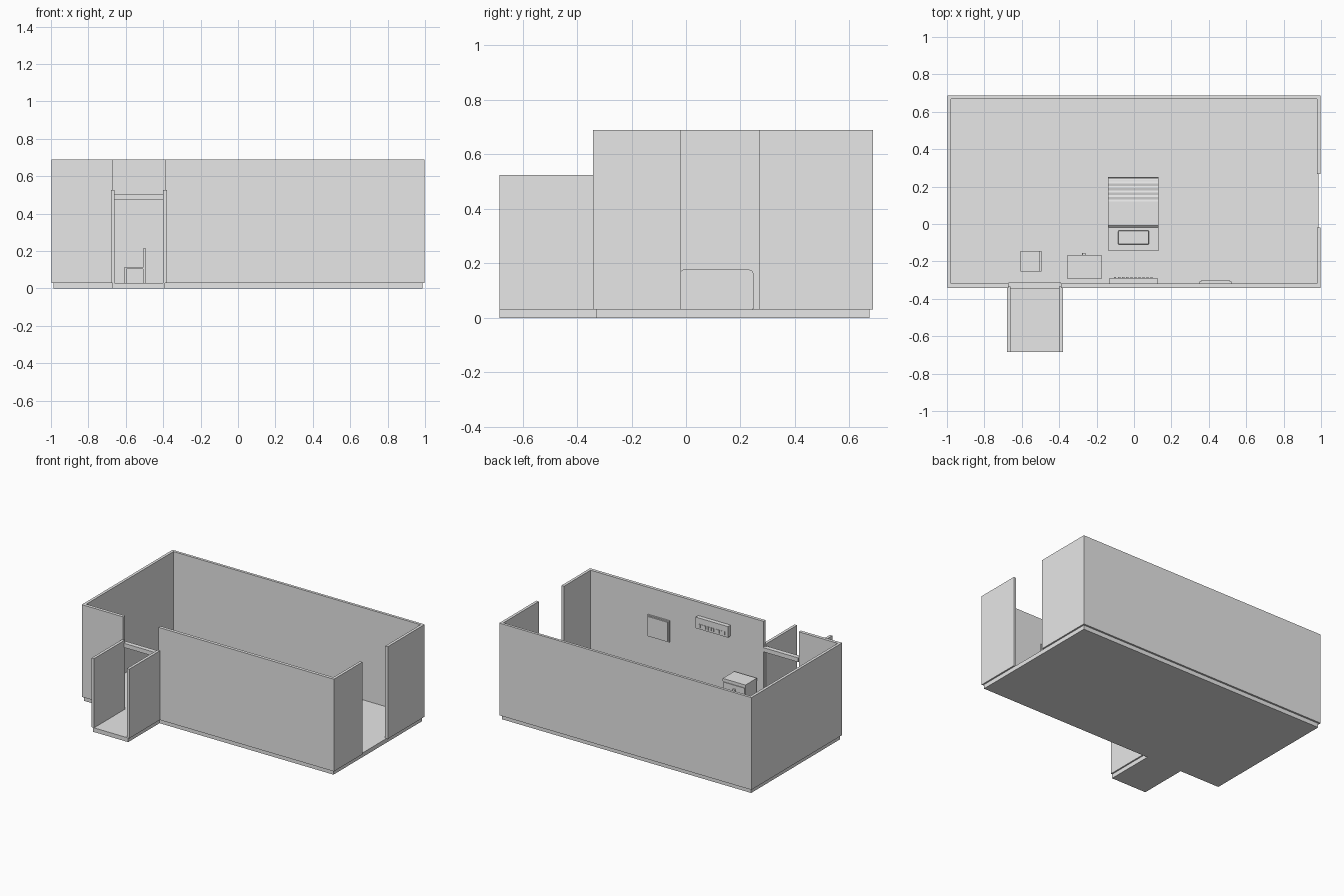
import bpy, math

grey = bpy.data.materials.new("plain_grey")
grey.diffuse_color = (0.8, 0.8, 0.8, 1)


def mesh_object(name, verts, faces):
    me = bpy.data.meshes.new(name)
    me.from_pydata(verts, [], faces)
    me.materials.append(grey)
    ob = bpy.data.objects.new(name, me)
    bpy.context.collection.objects.link(ob)
    return ob


def box(name, x0, x1, y0, y1, z0, z1, bevel=0):
    v = [(x, y, z) for x in (x0, x1) for y in (y0, y1) for z in (z0, z1)]
    f = [(0, 1, 3, 2), (4, 6, 7, 5), (0, 4, 5, 1), (2, 3, 7, 6), (0, 2, 6, 4), (1, 5, 7, 3)]
    ob = mesh_object(name, v, f)
    if bevel:
        m = ob.modifiers.new("bevel", 'BEVEL')
        m.width, m.segments = bevel, 2
    return ob


def prism_x(name, profile, x0, x1):
    """Extrude a counter-clockwise (y, z) outline along x."""
    n = len(profile)
    v = [(x, y, z) for x in (x0, x1) for y, z in profile]
    f = [tuple(range(n))[::-1], tuple(range(n, 2 * n))]
    f += [(i, (i + 1) % n, (i + 1) % n + n, i + n) for i in range(n)]
    return mesh_object(name, v, f)


# floors
box("room_floor", -0.987, 0.987, -0.33, 0.673, 0, 0.03)
box("entry_floor", -0.67, -0.39, -0.685, -0.33, 0, 0.03)

# room walls, with openings in the front and right walls
Z0, Z1 = 0.03, 0.69
box("back_wall", -0.998, 0.998, 0.667, 0.686, Z0, Z1)
box("left_wall", -0.998, -0.978, -0.341, 0.686, Z0, Z1)
box("front_wall_left", -0.998, -0.67, -0.341, -0.318, Z0, Z1)
box("front_wall_right", -0.39, 0.998, -0.341, -0.318, Z0, Z1)
box("right_wall_front", 0.978, 0.998, -0.341, -0.018, Z0, Z1)
box("right_wall_back", 0.978, 0.998, 0.268, 0.686, Z0, Z1)

# entry passage
box("entry_wall_left", -0.68, -0.66, -0.685, -0.335, Z0, 0.525)
box("entry_wall_right", -0.40, -0.38, -0.685, -0.335, Z0, 0.525)
box("door_lintel", -0.67, -0.39, -0.345, -0.312, 0.475, 0.505)

# bed: mattress, rippled blanket, pillow
box("mattress", -0.135, 0.130, -0.145, 0.245, 0.03, 0.170)
top = [(0.12 + i * 0.012, 0.180 if i % 2 == 0 else 0.177) for i in range(10)]
outline = [(-0.018, 0.035), (0.25, 0.035), (0.25, 0.14), (0.246, 0.17), (0.238, 0.176)]
outline += top[::-1] + [(-0.008, 0.180), (-0.018, 0.171)]
prism_x("blanket", outline, -0.138, 0.132)
box("pillow", -0.085, 0.08, -0.11, -0.035, 0.165, 0.19, 0.006)

# chair, its back towards +x
box("chair_seat", -0.608, -0.495, -0.255, -0.145, 0.104, 0.115)
box("chair_back", -0.505, -0.495, -0.255, -0.145, 0.115, 0.215)
for i, x in enumerate((-0.608, -0.507)):
    for j, y in enumerate((-0.255, -0.157)):
        box(f"chair_leg_{i}{j}", x, x + 0.012, y, y + 0.012, 0.03, 0.104)

# chest of drawers against the front wall, drawers facing +y
box("chest_body", -0.352, -0.178, -0.295, -0.172, 0.03, 0.265)
box("chest_top", -0.355, -0.175, -0.295, -0.165, 0.263, 0.283)
for i in range(3):
    z = 0.04 + i * 0.075
    box(f"drawer_{i}", -0.345, -0.185, -0.18, -0.167, z, z + 0.067)
    box(f"drawer_knob_{i}", -0.277, -0.259, -0.168, -0.154, z + 0.027, z + 0.042, 0.003)

# wall heater unit with slatted vent
box("wall_unit", -0.13, 0.125, -0.32, -0.288, 0.515, 0.594)
for i in range(10):
    x = -0.106 + i * 0.0215
    box(f"vent_slat_{i}", x, x + 0.011, -0.29, -0.284, 0.527, 0.552)

# framed panel on the wall
box("panel_back", 0.35, 0.522, -0.32, -0.308, 0.345, 0.497)
box("panel_front", 0.358, 0.514, -0.31, -0.302, 0.353, 0.489)
